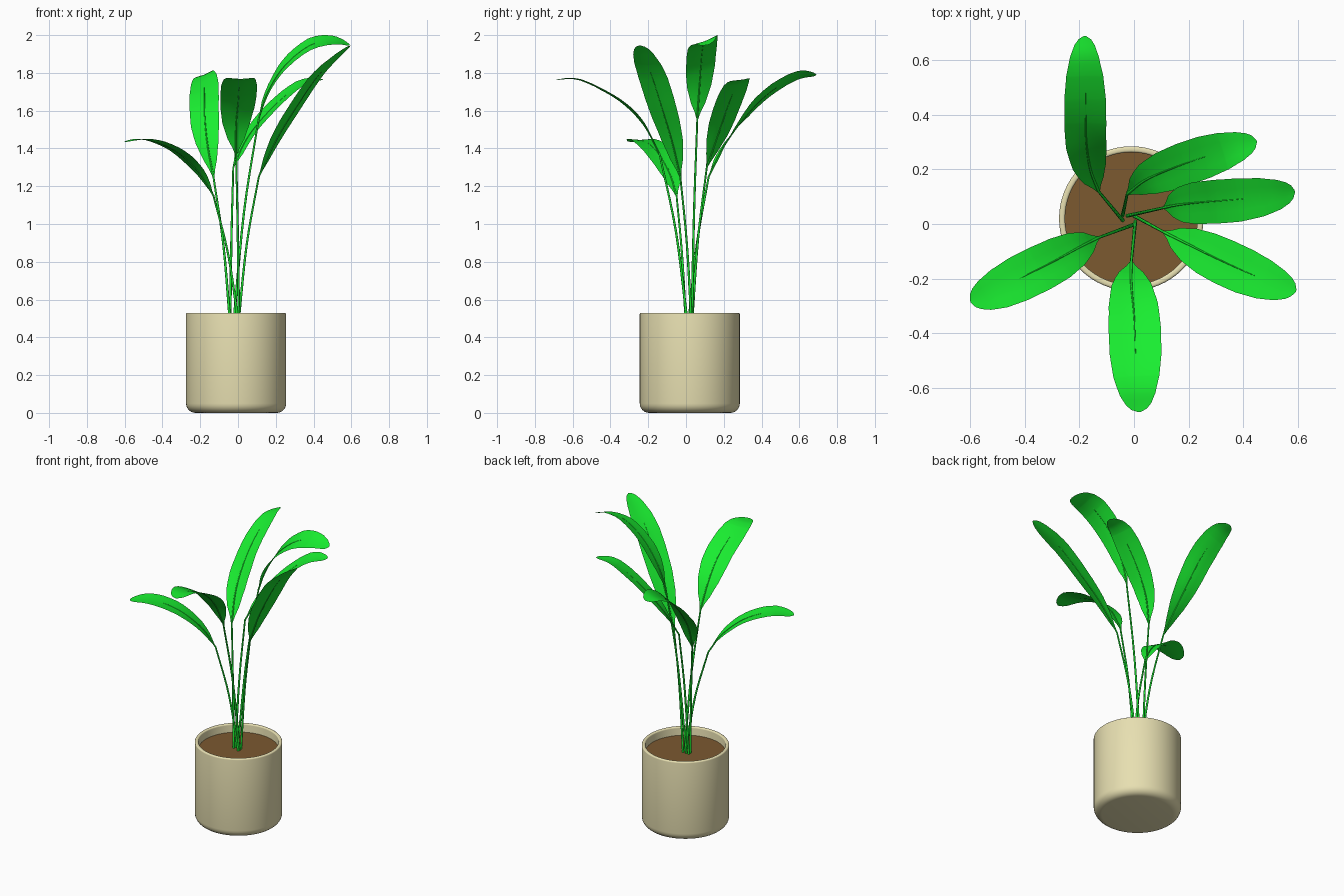
import bpy, bmesh, math
from mathutils import Vector

if "Cube" in bpy.data.objects:
    bpy.data.objects.remove(bpy.data.objects["Cube"])

CX, CY = -0.01, 0.02          # pot axis
SOIL_Z = 0.475


def material(name, rgb):
    m = bpy.data.materials.new(name)
    m.diffuse_color = (*rgb, 1)
    m.use_nodes = True
    m.node_tree.nodes["Principled BSDF"].inputs["Base Color"].default_value = m.diffuse_color
    return m


CREAM = material("cream_ceramic", (0.80, 0.74, 0.44))
BROWN = material("soil_brown", (0.20, 0.10, 0.03))
GREEN = material("leaf_green", (0.01, 0.85, 0.03))


def finish(name, bm, mat, angle=40):
    me = bpy.data.meshes.new(name)
    bm.to_mesh(me)
    bm.free()
    ob = bpy.data.objects.new(name, me)
    bpy.context.collection.objects.link(ob)
    me.materials.append(mat)
    bpy.ops.object.select_all(action='DESELECT')
    ob.select_set(True)
    bpy.context.view_layer.objects.active = ob
    bpy.ops.object.shade_smooth_by_angle(angle=math.radians(angle))
    return ob


def lathe(name, profile, mat, n=64):
    bm = bmesh.new()
    vs = [bm.verts.new((r, 0, z)) for r, z in profile]
    es = [bm.edges.new(p) for p in zip(vs, vs[1:])]
    bmesh.ops.spin(bm, geom=vs + es, cent=(0, 0, 0), axis=(0, 0, 1),
                   angle=2 * math.pi, steps=n)
    bmesh.ops.remove_doubles(bm, verts=bm.verts, dist=1e-5)
    bmesh.ops.recalc_face_normals(bm, faces=bm.faces)
    ob = finish(name, bm, mat)
    ob.location = (CX, CY, 0)
    return ob


def arc(cx, cz, r, a0, a1, n=6):
    return [(cx + r * math.cos(math.radians(a0 + (a1 - a0) * i / n)),
             cz + r * math.sin(math.radians(a0 + (a1 - a0) * i / n))) for i in range(n + 1)]


# Pot with rounded foot and rim, open inside
lathe("pot", [(0, 0)] + arc(0.215, 0.05, 0.05, -90, 0)
      + arc(0.257, 0.522, 0.008, 0, 90, 4) + arc(0.251, 0.522, 0.008, 90, 180, 4)
      + [(0.243, 0.05), (0, 0.05)], CREAM)

# Soil disc
bm = bmesh.new()
bmesh.ops.create_circle(bm, cap_ends=True, segments=64, radius=0.244)
finish("soil", bm, BROWN).location = (CX, CY, SOIL_Z)


def spline(pts, per=5):
    """Catmull-Rom samples through the points."""
    p = [Vector(q) for q in pts]
    p = [2 * p[0] - p[1]] + p + [2 * p[-1] - p[-2]]
    out = []
    for i in range(1, len(p) - 2):
        a, b, c, d = p[i - 1:i + 3]
        for k in range(per):
            t = k / per
            out.append(0.5 * (2 * b + (c - a) * t + (2 * a - 5 * b + 4 * c - d) * t * t
                              + (3 * b - a - 3 * c + d) * t ** 3))
    return out + [p[-2]]


# Half-width of the blade along its length, relative to the widest point
OUTLINE = [(0, .07), (.05, .2), (.12, .46), (.25, .76), (.4, .94), (.55, 1), (.7, .99),
           (.82, .88), (.91, .68), (.96, .48), (.985, .3), (1, .05)]


def leaf(name, base, mid, half, roll=0.0):
    start = Vector(mid[0])
    b = Vector((*base, SOIL_Z - 0.02))
    elbow = b + Vector(((start.x - b.x) * .42, (start.y - b.y) * .42, (start.z - b.z) * .55))
    stem, rib = spline([b, elbow, start]), spline(mid)

    # Stem running on into the midrib
    cu = bpy.data.curves.new(name + "_stem", 'CURVE')
    cu.dimensions, cu.bevel_depth, cu.bevel_resolution, cu.use_fill_caps = '3D', 0.007, 2, True
    path = stem + rib[1:len(rib) * 2 // 3]
    sp = cu.splines.new('POLY')
    sp.points.add(len(path) - 1)
    for i, (pt, co) in enumerate(zip(sp.points, path)):
        pt.co = (*co, 1)
        k = max(0, i - len(stem)) / (len(path) - len(stem))
        pt.radius = (1 - 0.3 * min(1, i / len(stem))) * (1 - 0.85 * k)
    cu.materials.append(GREEN)
    bpy.context.collection.objects.link(bpy.data.objects.new(name + "_stem", cu))

    # Blade resampled by length, with a shallow fold along the midrib
    cum = [0]
    for p, q in zip(rib, rib[1:]):
        cum.append(cum[-1] + (q - p).length)

    def at(t):
        s = t * cum[-1]
        i = next((i for i in range(len(rib) - 1) if cum[i + 1] >= s), len(rib) - 2)
        return rib[i].lerp(rib[i + 1], (s - cum[i]) / (cum[i + 1] - cum[i]))

    def width(t):
        for (t0, w0), (t1, w1) in zip(OUTLINE, OUTLINE[1:]):
            if t <= t1:
                return half * (w0 + (w1 - w0) * (t - t0) / (t1 - t0))
        return half * OUTLINE[-1][1]

    bm = bmesh.new()
    rows = []
    for t in sorted({i / 16 for i in range(17)} | {o[0] for o in OUTLINE}):
        c, w = at(t), width(t)
        d = at(min(1, t + .06)) - at(max(0, t - .06))
        side = Vector((-d.y, d.x, 0)).normalized()
        side = (side + Vector((0, 0, roll * min(1, t * 2)))).normalized()
        up = d.cross(side).normalized()
        rows.append([bm.verts.new(c + side * u * w + up * abs(u) * w * 0.08)
                     for u in (-1, -.5, 0, .5, 1)])
    for r0, r1 in zip(rows, rows[1:]):
        for i in range(4):
            bm.faces.new((r0[i], r1[i], r1[i + 1], r0[i + 1]))
    bmesh.ops.recalc_face_normals(bm, faces=bm.faces)
    if sum(f.normal.z for f in bm.faces) < 0:
        bmesh.ops.reverse_faces(bm, faces=bm.faces)
    finish(name + "_blade", bm, GREEN, 60)


# Six leaves: stem base, midrib path, half width, sideways roll
leaf("back_leaf", (-.04, .012), [(-.13, .12, 1.25), (-.16, .2, 1.41), (-.175, .3, 1.55),
     (-.177, .4, 1.66), (-.178, .5, 1.735), (-.18, .6, 1.785), (-.18, .69, 1.79)], .083, -.4)
leaf("back_right_leaf", (-.042, .03), [(-.025, .11, 1.3), (.04, .16, 1.44), (.13, .2, 1.56),
     (.24, .24, 1.67), (.35, .275, 1.75), (.45, .305, 1.765)], .08, .15)
leaf("right_leaf", (-.025, .03), [(.11, .06, 1.56), (.16, .07, 1.7), (.25, .08, 1.84),
     (.38, .09, 1.945), (.5, .105, 1.97), (.59, .12, 1.95)], .086, .38)
leaf("front_right_leaf", (0, .03), [(.11, -.03, 1.25), (.2, -.075, 1.44), (.3, -.125, 1.605),
     (.42, -.18, 1.78), (.52, -.22, 1.88), (.595, -.245, 1.945)], .085)
leaf("front_leaf", (.005, .01), [(-.01, -.14, 1.37), (-.01, -.22, 1.52), (0, -.33, 1.635),
     (.005, -.45, 1.71), (.01, -.58, 1.765), (.02, -.69, 1.762)], .096)
leaf("left_leaf", (.005, 0), [(-.13, -.05, 1.15), (-.2, -.085, 1.265), (-.3, -.14, 1.365),
     (-.4, -.19, 1.42), (-.5, -.24, 1.445), (-.6, -.285, 1.433)], .085)
